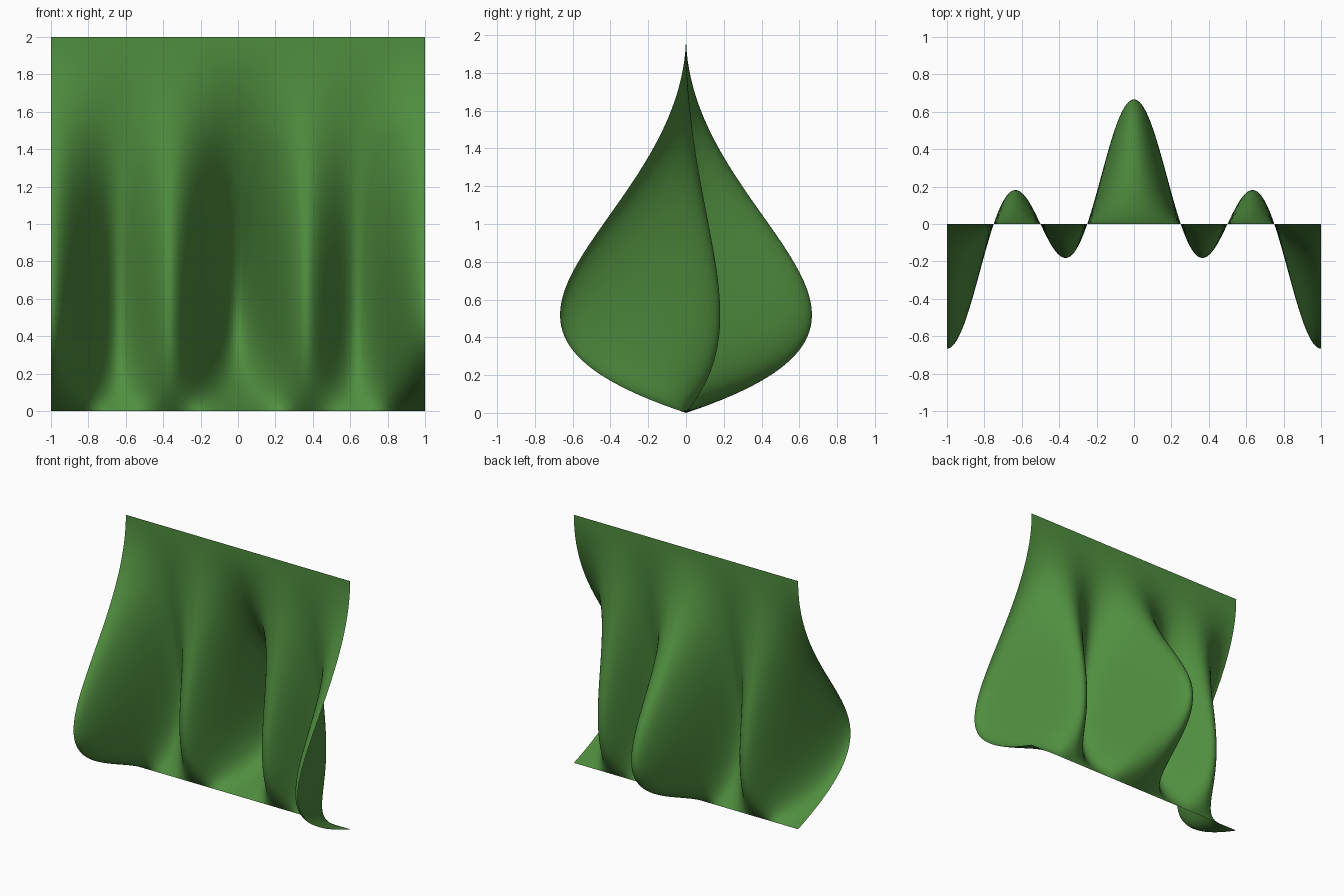
import bpy, bmesh
from math import cos, pi

if "Cube" in bpy.data.objects:
    bpy.data.objects.remove(bpy.data.objects["Cube"])

NX, NT = 200, 64


def bezier(t, a, b, c, d):
    s = 1 - t
    return s**3 * a + 3 * s * s * t * b + 3 * s * t * t * c + t**3 * d


def fold(x):
    # rippling depth of the folds across the width
    return cos(2 * pi * x) * cos(pi * x)


# Draped sheet: teardrop profile up the height, scaled by the fold wave
bm = bmesh.new()
rows = []
for j in range(NT + 1):
    t = j / NT
    depth = bezier(t, 0, 1.5, 0, 0)
    z = bezier(t, 0, 0.5, 1, 2)
    row = []
    for i in range(NX + 1):
        x = -1 + 2 * i / NX
        row.append(bm.verts.new((x, depth * fold(x), z)))
    rows.append(row)
for lo, hi in zip(rows, rows[1:]):
    for i in range(NX):
        bm.faces.new((lo[i], lo[i + 1], hi[i + 1], hi[i])).smooth = True

mesh = bpy.data.meshes.new("curtain")
bm.to_mesh(mesh)
bm.free()
curtain = bpy.data.objects.new("curtain", mesh)
bpy.context.collection.objects.link(curtain)

# Green cloth
cloth = bpy.data.materials.new("green_cloth")
cloth.diffuse_color = (0.08, 0.27, 0.05, 1)
cloth.use_nodes = True
cloth.node_tree.nodes["Principled BSDF"].inputs["Base Color"].default_value = cloth.diffuse_color
mesh.materials.append(cloth)
